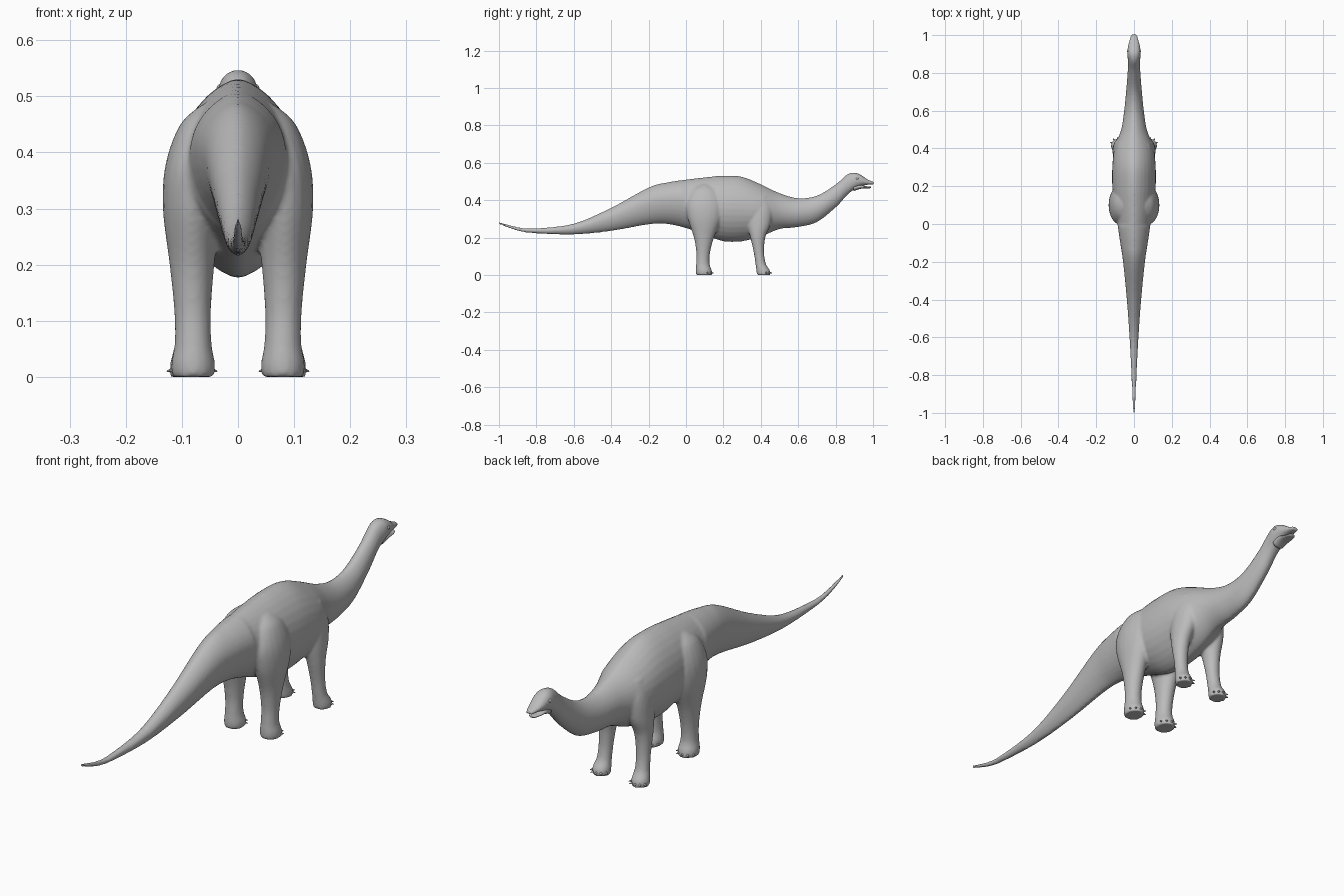
import bpy, bmesh, math
from mathutils import Vector, Matrix

if "Cube" in bpy.data.objects:
    bpy.data.objects.remove(bpy.data.objects["Cube"])

skin = bpy.data.materials.new("grey_skin")
skin.diffuse_color = (0.5, 0.5, 0.5, 1)
skin.use_nodes = True
skin.node_tree.nodes["Principled BSDF"].inputs["Base Color"].default_value = skin.diffuse_color


def spline(rows, steps):
    """Smoothly interpolate a list of equal-length station tuples."""
    out = []
    for i in range(len(rows) - 1):
        p = [rows[max(0, min(len(rows) - 1, i + k))] for k in (-1, 0, 1, 2)]
        for s in range(steps):
            t = s / steps
            out.append([0.5 * (2 * b + (c - a) * t + (2 * a - 5 * b + 4 * c - d) * t * t
                               + (3 * b - a - 3 * c + d) * t ** 3)
                        for a, b, c, d in zip(*p)])
    return out + [list(rows[-1])]


def skin_rings(bm, rings):
    """Bridge closed rings of points and cap both ends."""
    loops = [[bm.verts.new(p) for p in ring] for ring in rings]
    n = len(loops[0])
    for a, b in zip(loops, loops[1:]):
        for i in range(n):
            j = (i + 1) % n
            bm.faces.new((a[i], a[j], b[j], b[i]))
    bm.faces.new(loops[0][::-1])
    bm.faces.new(loops[-1])


def body_ring(y, top, bottom, w, n=32):
    """Cross-section with a ridged back, rounder towards the head."""
    mid = bottom + (top - bottom) * (0.58 if y < 0 else 0.5)
    power = 1.3 if y < 0.75 else max(0.85, 1.3 - (y - 0.75) * 3)
    ring = []
    for i in range(n):
        a = 2 * math.pi * i / n
        s, c = math.sin(a), math.cos(a)
        x = math.copysign(abs(s) ** power, s) * w
        ring.append((x, y, mid + c * ((top - mid) if c > 0 else (mid - bottom))))
    return ring


def leg_ring(side, z, y, ry, x, rx, n=20):
    return [(side * (x + rx * math.cos(2 * math.pi * i / n)),
             y + ry * math.sin(2 * math.pi * i / n), z) for i in range(n)]


def finish(name, bm):
    bmesh.ops.recalc_face_normals(bm, faces=bm.faces)
    for f in bm.faces:
        f.smooth = True
    me = bpy.data.meshes.new(name)
    bm.to_mesh(me)
    bm.free()
    me.materials.append(skin)
    ob = bpy.data.objects.new(name, me)
    bpy.context.collection.objects.link(ob)
    return ob


# Tail, torso, neck and head: y, top, bottom, half width
BODY = [(-1.003, .286, .272, .005), (-.9, .256, .236, .010), (-.8, .25, .222, .014),
        (-.6, .275, .216, .024), (-.4, .36, .235, .038), (-.2, .468, .27, .058),
        (-.1, .495, .272, .073), (0, .51, .25, .088), (.1, .522, .215, .105),
        (.2, .531, .18, .115), (.3, .525, .18, .115), (.4, .485, .205, .104),
        (.5, .438, .245, .068), (.6, .411, .256, .052), (.7, .425, .282, .042),
        (.8, .485, .36, .034), (.86, .536, .425, .032), (.9, .547, .458, .036),
        (.935, .535, .474, .033), (.97, .511, .482, .025), (1.003, .498, .483, .016)]

# Legs: z, y centre, y radius, x centre, x radius
HIND = [(0, .097, .043, .08, .038), (.025, .095, .043, .08, .039),
        (.06, .09, .036, .08, .033), (.12, .092, .037, .081, .033),
        (.2, .096, .054, .082, .040), (.3, .1, .09, .083, .051),
        (.38, .1, .1, .075, .054), (.45, .1, .075, .055, .048),
        (.485, .1, .03, .04, .025)]
FORE = [(0, .415, .036, .087, .034), (.025, .412, .036, .087, .034),
        (.06, .399, .028, .085, .028), (.12, .39, .028, .083, .028),
        (.2, .384, .040, .08, .034), (.27, .39, .062, .072, .042),
        (.35, .395, .068, .06, .046), (.42, .395, .045, .045, .040)]

bm = bmesh.new()
skin_rings(bm, [body_ring(*r) for r in spline(BODY, 6)])
for side in (-1, 1):
    for leg in (HIND, FORE):
        skin_rings(bm, [leg_ring(side, *r) for r in spline(leg, 5)])
body = finish("body_and_legs", bm)

# Fuse the legs into the body and soften the joins
fuse = body.modifiers.new("fuse", 'REMESH')
fuse.mode = 'VOXEL'
fuse.voxel_size = 0.006
fuse.use_smooth_shade = True
soften = body.modifiers.new("soften", 'SMOOTH')
soften.factor = 0.5
soften.iterations = 6

# Lower jaw, leaving the mouth slightly open
JAW = [(.895, .48, .448, .026), (.93, .484, .460, .027),
       (.96, .475, .463, .022), (.98, .474, .463, .015), (.988, .472, .466, .007)]
bm = bmesh.new()
skin_rings(bm, [body_ring(*r, n=20) for r in spline(JAW, 4)])
finish("lower_jaw", bm)

# Eyes
bm = bmesh.new()
for side in (-1, 1):
    bmesh.ops.create_uvsphere(bm, u_segments=12, v_segments=8, radius=0.007,
                              matrix=Matrix.Translation((side * .031, .915, .515)))
finish("eyes", bm)

# Claws fanned around the front of every foot
for name, (z, y, ry, x, rx) in (("hind_claws", HIND[0]), ("fore_claws", FORE[0])):
    bm = bmesh.new()
    for side in (-1, 1):
        for k in range(5):
            a = math.radians(90 + (k - 2) * 33)
            out = Vector((math.cos(a), math.sin(a), -0.2)).normalized()
            spot = Vector((side * x + rx * .9 * math.cos(a),
                           y + ry * .9 * math.sin(a), .0125))
            turn = out.to_track_quat('Z', 'Y').to_matrix().to_4x4()
            bmesh.ops.create_cone(bm, cap_ends=True, segments=8, radius1=.010,
                                  radius2=.001, depth=.026,
                                  matrix=Matrix.Translation(spot) @ turn)
    finish(name, bm)
